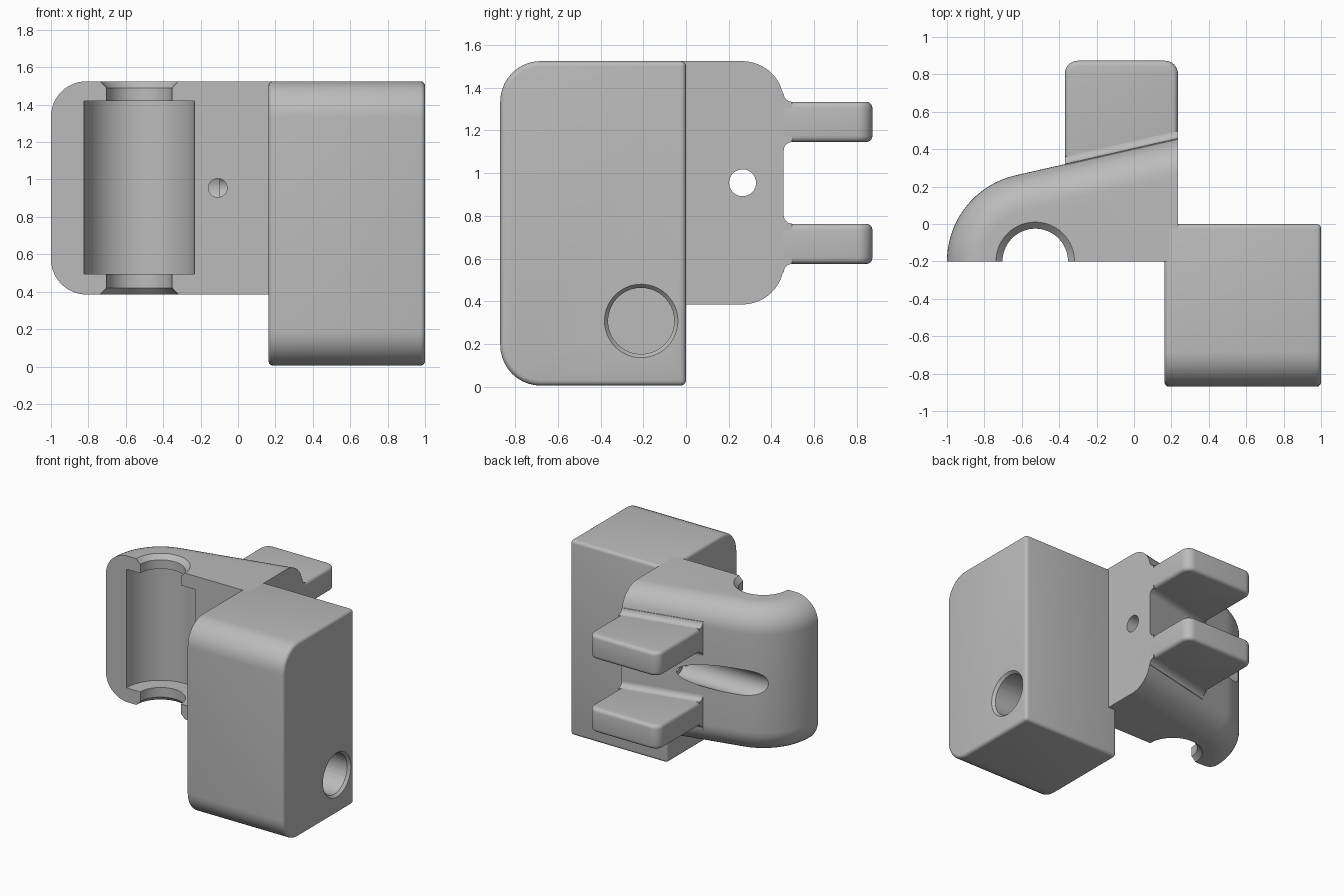
import bpy, bmesh, math
from mathutils import Vector

cube = bpy.data.objects.get("Cube")
if cube:
    bpy.data.objects.remove(cube, do_unlink=True)

grey = bpy.data.materials.new("plain_grey")
grey.use_nodes = True
grey.diffuse_color = (0.5, 0.5, 0.5, 1)
shader = next(n for n in grey.node_tree.nodes if n.type == "BSDF_PRINCIPLED")
shader.inputs["Base Color"].default_value = grey.diffuse_color
shader.inputs["Roughness"].default_value = 0.6


def loft(name, rings):
    """Skin equal-length closed rings and cap both ends."""
    bm = bmesh.new()
    rows = [[bm.verts.new(p) for p in ring] for ring in rings]
    n = len(rows[0])
    for a, b in zip(rows, rows[1:]):
        for i in range(n):
            j = (i + 1) % n
            bm.faces.new((a[i], a[j], b[j], b[i]))
    bm.faces.new(rows[0])
    bm.faces.new(rows[-1])
    bmesh.ops.recalc_face_normals(bm, faces=bm.faces)
    mesh = bpy.data.meshes.new(name)
    bm.to_mesh(mesh)
    bm.free()
    mesh.materials.append(grey)
    obj = bpy.data.objects.new(name, mesh)
    bpy.context.collection.objects.link(obj)
    return obj


def lathe(name, profile, origin, axis, steps=64):
    """Solid of revolution from (radius, distance along axis) pairs."""
    axis = Vector(axis)
    u = axis.orthogonal().normalized()
    v = axis.cross(u)
    turns = [math.tau * i / steps for i in range(steps)]
    return loft(name, [[Vector(origin) + axis * h + (u * math.cos(t) + v * math.sin(t)) * r
                        for t in turns] for r, h in profile])


def arc(cx, cy, r, start, end, steps=10):
    angles = [math.radians(start + (end - start) * i / steps) for i in range(steps + 1)]
    return [(cx + r * math.cos(a), cy + r * math.sin(a)) for a in angles]


def apply_all(obj):
    bpy.ops.object.select_all(action="DESELECT")
    bpy.context.view_layer.objects.active = obj
    obj.select_set(True)
    for mod in list(obj.modifiers):
        bpy.ops.object.modifier_apply(modifier=mod.name)
    bpy.ops.object.shade_smooth_by_angle(angle=math.radians(30))


def cut(obj, cutter):
    mod = obj.modifiers.new("cut", "BOOLEAN")
    mod.operation, mod.solver, mod.object = "DIFFERENCE", "EXACT", cutter
    cutter.hide_render = True
    apply_all(obj)
    bpy.data.objects.remove(cutter, do_unlink=True)


def bevel(obj, width):
    mod = obj.modifiers.new("bevel", "BEVEL")
    mod.width, mod.segments = width, 4
    mod.limit_method, mod.angle_limit = "ANGLE", math.radians(40)
    apply_all(obj)


# Main block, its long front edges strongly rounded
TOP, R = 1.525, 0.19
side = ([(0, 0.005)] + arc(-0.87 + R, 0.005 + R, R, 270, 180)
        + arc(-0.87 + R, TOP - R, R, 180, 90) + [(0, TOP)])
block = loft("main_block", [[(x, y, z) for y, z in side] for x in (0.163, 1.0)])
bevel(block, 0.025)
cut(block, lathe("block_hole", [(0.155, -0.55), (0.155, -0.02), (0.172, 0), (0.192, 0.02)],
                 (1, -0.21, 0.308), (1, 0, 0)))

# Clamp arm: curved plan, back edges rounded by insetting the plan near each end
CX, CY, OUTER, TILT, END, LOW = -0.528, -0.2, 0.472, 12.8, 0.235, 0.385
SLOPE = math.tan(math.radians(TILT))


def arm_plan(inset):
    pts = arc(CX, CY, OUTER - inset, 180, 90 + TILT, 32)
    x, y = pts[-1]
    return pts + [(END, y + SLOPE * (END - x)), (END, CY)]


steps = [math.radians(90 * i / 12) for i in range(13)]
levels = [(R * (1 - math.sin(a)), R * (1 - math.cos(a))) for a in steps]
stack = ([(d, LOW + h) for d, h in levels] + [(d, TOP - h) for d, h in reversed(levels)])
arm = loft("clamp_arm", [[(x, y, z) for x, y in arm_plan(d)] for d, z in stack])

# Half-round socket with narrower chamfered necks
neck, wide, flare = 0.175, 0.295, 0.21
cut(arm, lathe("socket", [(flare + 0.04, LOW - 0.04), (flare, LOW), (neck, LOW + 0.035),
                          (neck, 0.495), (wide, 0.495), (wide, 1.42), (neck, 1.42),
                          (neck, TOP - 0.035), (flare, TOP), (flare + 0.04, TOP + 0.04)],
               (CX, CY, 0), (0, 0, 1), 96))

# Sideways screw hole with a wider counterbore, and a small pilot hole in front
MID = 0.955
cut(arm, lathe("screw_hole", [(0.1, -1.5), (0.1, -0.1), (0.063, -0.1), (0.063, 0.5)],
               (0, 0.265, MID), (1, 0, 0)))
cut(arm, lathe("pilot_hole", [(0.05, -0.1), (0.05, 0.46)], (-0.108, CY, MID), (0, 1, 0), 32))

# Two rear prongs with filleted roots
LEFT, TIP, CORNER, HALF, FIL = -0.37, 0.873, 0.07, 0.094, 0.04
plan = ([(LEFT, 0.2)] + arc(LEFT + CORNER, TIP - CORNER, CORNER, 180, 90, 8)
        + arc(END - CORNER, TIP - CORNER, CORNER, 90, 0, 8) + [(END, 0.2)])
wall = arm_plan(0)[-2][1]
curve = arc(FIL, HALF + FIL, FIL, 180, 270, 6)
root = [(-0.03, HALF + FIL)] + curve
root += [(n, -z) for n, z in reversed(root)]
for name, z in (("lower_prong", 0.669), ("upper_prong", 1.24)):
    prong = loft(name, [[(x, y, z + s * HALF) for x, y in plan] for s in (-1, 1)])
    bevel(prong, 0.028)
    fillet = loft(name + "_root", [[(x, wall + SLOPE * (x - END) + n, z + h) for n, h in root]
                                   for x in (LEFT, END)])
    apply_all(fillet)
